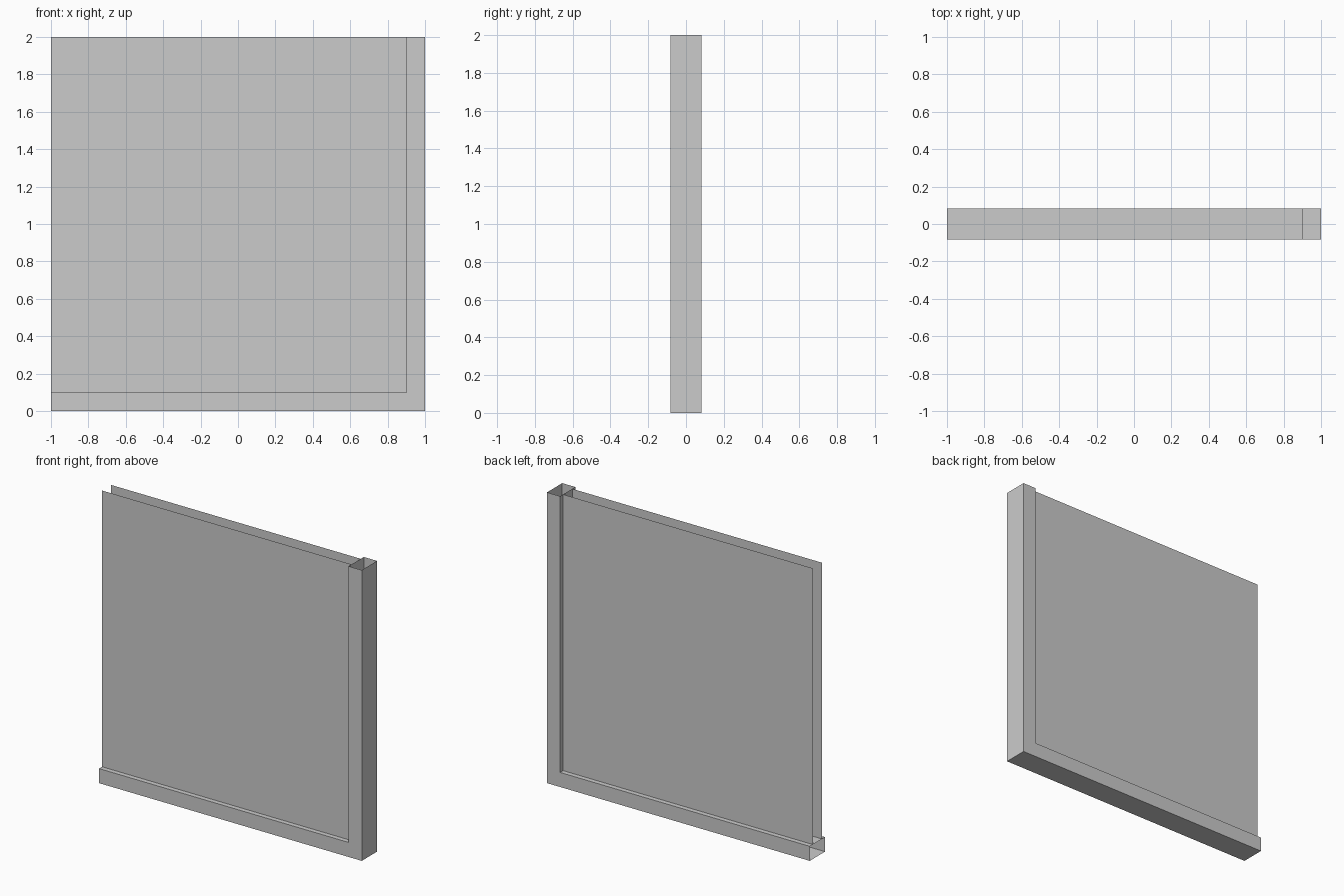
import bpy

if "Cube" in bpy.data.objects:
    bpy.data.objects.remove(bpy.data.objects["Cube"])

HALF = 0.083     # trim half depth
PANEL = 0.05     # panel half spacing
TRIM = 0.10      # trim width


def make_object(name, verts, faces):
    mesh = bpy.data.meshes.new(name)
    mesh.from_pydata(verts, [], faces)
    mesh.update()
    obj = bpy.data.objects.new(name, mesh)
    bpy.context.collection.objects.link(obj)
    return obj


# L-shaped hollow trim: baseboard plus corner post, open at the left end and the top
inner = 1 - TRIM
outline = [(-1, 0), (1, 0), (1, 2), (inner, 2), (inner, TRIM), (-1, TRIM)]
verts = [(x, y, z) for y in (-HALF, HALF) for x, z in outline]
n = len(outline)
open_ends = (2, 5)
faces = [tuple(range(n)), tuple(range(2 * n - 1, n - 1, -1))]
for i in range(n):
    if i not in open_ends:
        j = (i + 1) % n
        faces.append((j, i, i + n, j + n))
make_object("wall_trim", verts, faces)

# Thin recessed wall panels, front and back
for name, side in (("front_panel", -1), ("back_panel", 1)):
    y = side * PANEL
    corners = [(-1, y, TRIM), (inner, y, TRIM), (inner, y, 2), (-1, y, 2)]
    make_object(name, corners, [(0, 1, 2, 3) if side < 0 else (3, 2, 1, 0)])
